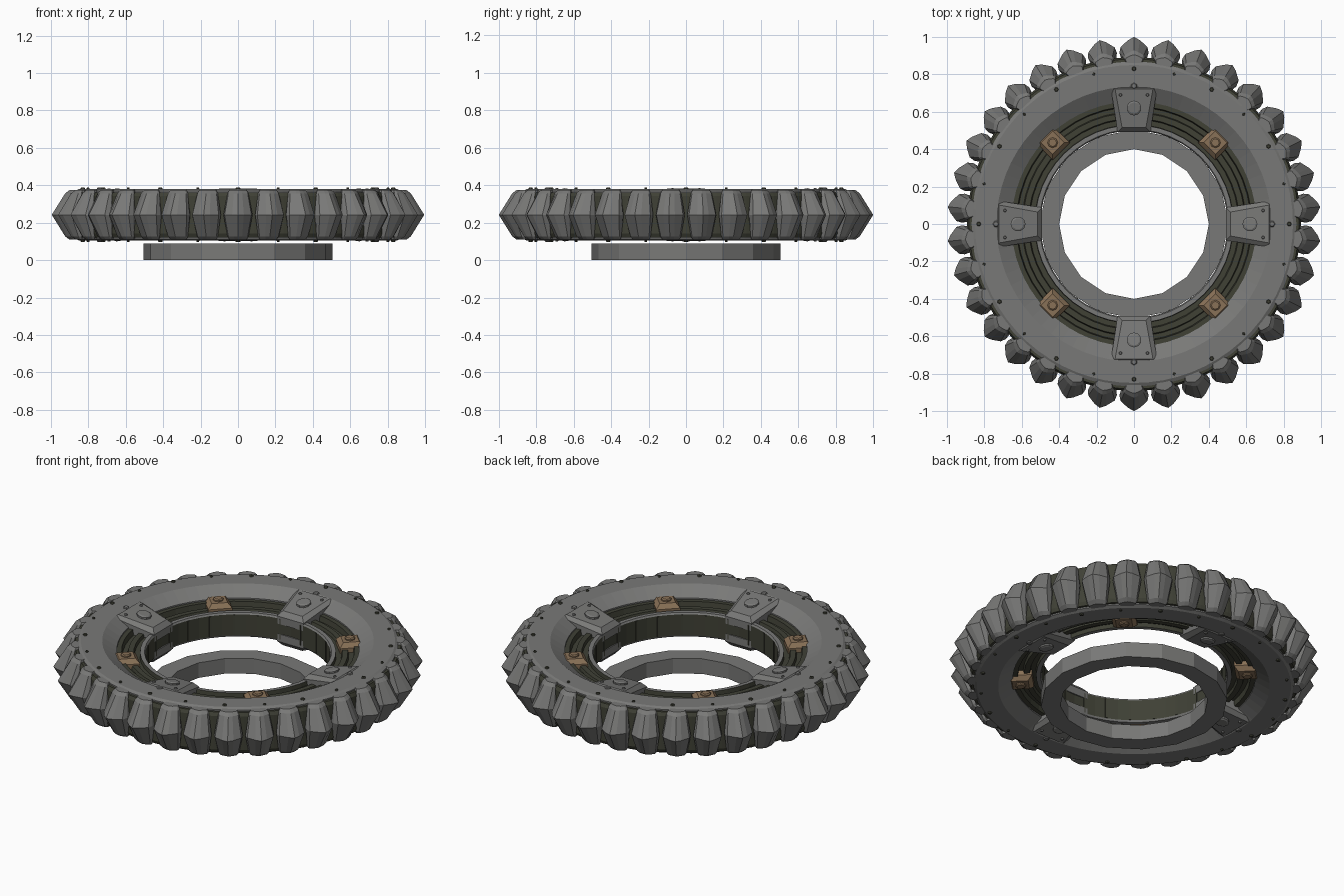
import bpy, bmesh, math
from mathutils import Matrix, Vector

if "Cube" in bpy.data.objects:
    bpy.data.objects.remove(bpy.data.objects["Cube"])

MID = 0.242  # mid plane of the wheel


def mat(name, col):
    m = bpy.data.materials.new(name)
    m.diffuse_color = (*col, 1)
    m.use_nodes = True
    m.node_tree.nodes["Principled BSDF"].inputs["Base Color"].default_value = m.diffuse_color
    return m


STEEL = mat("steel grey", (0.19, 0.19, 0.185))
OLIVE = mat("dark olive", (0.05, 0.052, 0.036))
BRONZE = mat("bronze", (0.25, 0.165, 0.095))


def finish(bm, name, mats):
    bmesh.ops.recalc_face_normals(bm, faces=bm.faces)
    me = bpy.data.meshes.new(name)
    bm.to_mesh(me)
    bm.free()
    for m in mats:
        me.materials.append(m)
    ob = bpy.data.objects.new(name, me)
    bpy.context.collection.objects.link(ob)
    return ob


def lathe(name, profile, n, mats, rule=None):
    """Spin a closed (radius, z) profile round the z axis."""
    bm = bmesh.new()
    rings = []
    for i in range(n):
        a = math.tau * i / n
        rings.append([bm.verts.new((r * math.cos(a), r * math.sin(a), z)) for r, z in profile])
    k = len(profile)
    for i in range(n):
        p, q = rings[i], rings[(i + 1) % n]
        for j in range(k):
            f = bm.faces.new((p[j], q[j], q[(j + 1) % k], p[(j + 1) % k]))
            if rule:
                f.material_index = rule(profile[j], profile[(j + 1) % k])
    return finish(bm, name, mats)


def loft(bm, sections, mtx):
    """Skin equal-length loops of points and cap both ends."""
    loops = [[bm.verts.new(mtx @ Vector(p)) for p in s] for s in sections]
    k = len(loops[0])
    for a, b in zip(loops, loops[1:]):
        for j in range(k):
            bm.faces.new((a[j], a[(j + 1) % k], b[(j + 1) % k], b[j]))
    bm.faces.new(loops[0])
    bm.faces.new(loops[-1])


def disc(bm, r, z0, z1, rad, n, mtx, slope=0.0):
    secs = []
    for z, s in ((z0, 1), (z1 - 0.005, 1), (z1, 0.75)):
        secs.append([(r + rad * s * math.cos(math.tau * j / n),
                      rad * s * math.sin(math.tau * j / n),
                      z + slope * rad * s * math.cos(math.tau * j / n)) for j in range(n)])
    loft(bm, secs, mtx)


def place(angle, side=1):
    return (Matrix.Translation((0, 0, MID)) @ Matrix.Rotation(math.radians(angle), 4, 'Z')
            @ Matrix.Diagonal((1, 1, side, 1)))


def mirrored(half):
    return [(r, MID + z) for r, z in half] + [(r, MID - z) for r, z in reversed(half)]


# loose base ring
lathe("base_ring", [(0.40, 0), (0.505, 0), (0.505, 0.09), (0.40, 0.09)], 16, [STEEL])

# outer rim: flat side plates, conical inner flanks
lathe("outer_rim", mirrored([(0.655, 0.088), (0.735, 0.138), (0.85, 0.138), (0.868, 0.128), (0.868, 0.11)]),
      68, [STEEL])

# dark drum behind the teeth
lathe("tread_drum", mirrored([(0.80, 0.12), (0.882, 0.12), (0.892, 0.10)]), 68, [OLIVE])

# stepped track ring with grey lip on the inner edge
track = [(0.50, 0.062), (0.506, 0.072), (0.53, 0.072), (0.532, 0.048), (0.56, 0.048), (0.565, 0.066),
         (0.595, 0.066), (0.60, 0.048), (0.625, 0.048), (0.63, 0.08), (0.67, 0.08)]
lathe("track_ring", mirrored(track), 48, [OLIVE, STEEL],
      lambda a, b: int(0.50 <= min(a[0], b[0]) and max(a[0], b[0]) < 0.531 and a[0] != b[0]))

# tread teeth
bm = bmesh.new()
N = 34
for i in range(N):
    m = place(90 + 360 * i / N)
    secs = []
    for z, tip, w in ((-0.132, 0.905, 0.046), (-0.115, 0.928, 0.056), (0, 1.0, 0.078),
                      (0.115, 0.928, 0.056), (0.132, 0.905, 0.046)):
        d = tip - 0.86
        half = [(0.86, w * 0.8), (0.86 + d * 0.4, w), (0.86 + d * 0.62, w * 0.92), (0.86 + d * 0.88, w * 0.4)]
        secs.append([(r, -t, z) for r, t in half] + [(tip, 0, z)] + [(r, t, z) for r, t in reversed(half)])
    loft(bm, secs, m)
finish(bm, "tread_teeth", [STEEL])

# large wedge clamps and their bolts, on both sides
clamps, bolts = bmesh.new(), bmesh.new()
for a in range(0, 360, 90):
    for s in (1, -1):
        m = place(a, s)

        def wedge(inset, zi, zo):
            r0, r1, w0, w1 = 0.492 + inset, 0.735 - inset * 0.6, 0.088 - inset, 0.125 - inset
            return [(r0, -w0, zi), (r1, -w1, zo), (r1, w1, zo), (r0, w0, zi)]
        loft(clamps, [wedge(0, 0.03, 0.03), wedge(0, 0.075, 0.128), wedge(0.024, 0.103, 0.14)], m)
        disc(bolts, 0.62, 0.10, 0.137, 0.04, 10, m, 0.17)
        # small latch on the rim and corner rivets
        disc(bolts, 0.738, 0.12, 0.145, 0.017, 6, m)
        for t in (-1, 1):
            m2 = m @ Matrix.Translation((0, t * 0.072, 0))
            disc(bolts, 0.69, 0.11, 0.142, 0.009, 6, m2)
finish(clamps, "wedge_clamps", [STEEL])
finish(bolts, "clamp_bolts", [STEEL])

# small bronze blocks between the clamps
blocks, caps = bmesh.new(), bmesh.new()
for a in range(45, 360, 90):
    for s in (1, -1):
        m = place(a, s)

        def square(h, z):
            return [(0.615 - h, -h, z), (0.615 + h, -h, z), (0.615 + h, h, z), (0.615 - h, h, z)]
        loft(blocks, [square(0.066, 0.03), square(0.066, 0.075), square(0.044, 0.10)], m)
        disc(caps, 0.615, 0.09, 0.112, 0.028, 8, m)
finish(blocks, "bronze_blocks", [BRONZE])
finish(caps, "bronze_block_caps", [BRONZE])

# rim rivets
bm = bmesh.new()
for a in range(0, 360, 15):
    for s in (1, -1):
        disc(bm, 0.83, 0.13, 0.146, 0.012 if a % 30 == 0 else 0.008, 6, place(a, s))
finish(bm, "rim_rivets", [OLIVE])

# panel joints on the inner wall
bm = bmesh.new()
for a in range(0, 360, 15):
    r = 0.502
    loft(bm, [[(r - 0.006, -0.006, z), (r + 0.02, -0.006, z), (r + 0.02, 0.006, z), (r - 0.006, 0.006, z)]
              for z in (-0.06, 0.06)], place(a + 7.5))
finish(bm, "inner_wall_ribs", [OLIVE])
